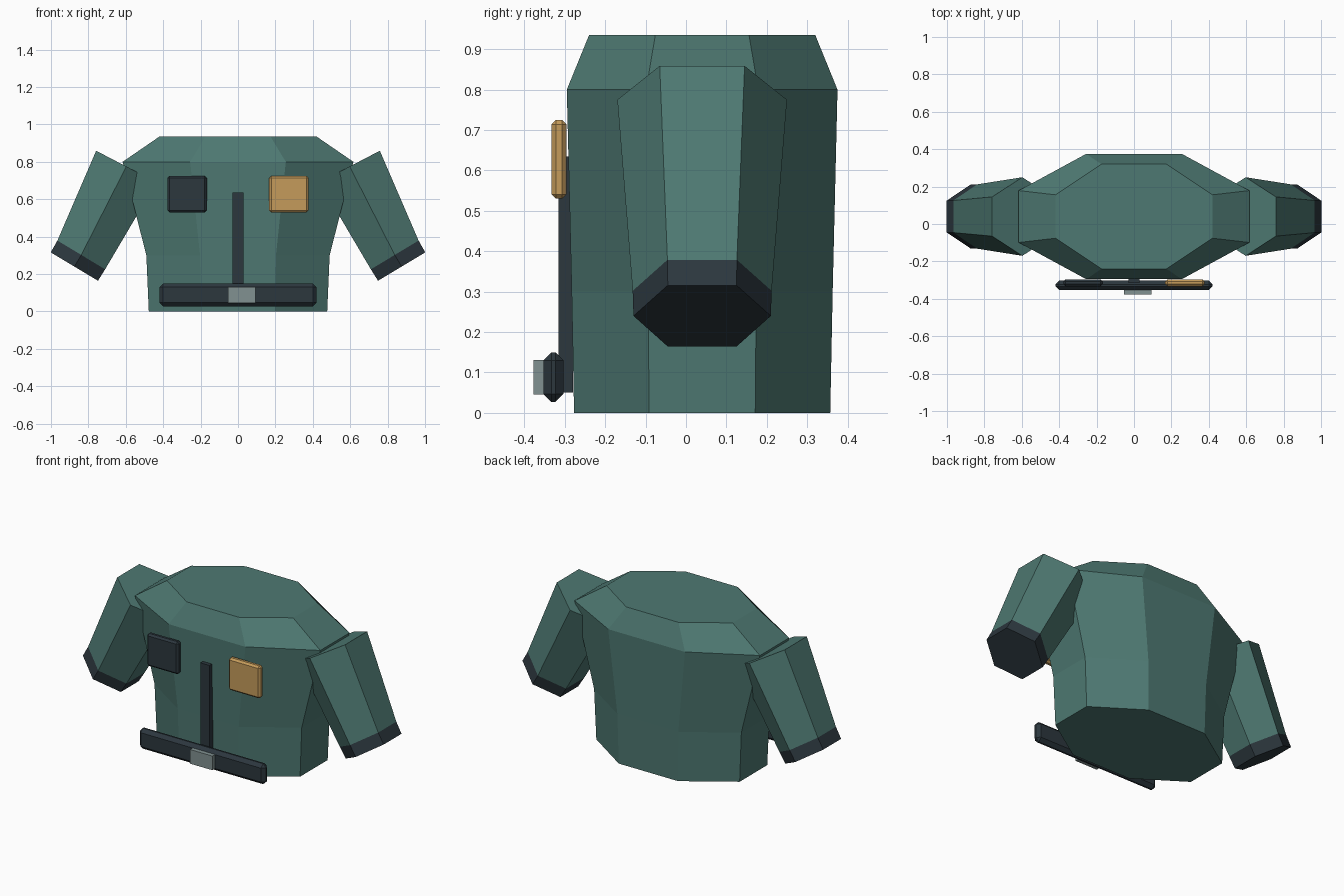
import bpy, bmesh, math
from mathutils import Vector

if "Cube" in bpy.data.objects:
    bpy.data.objects.remove(bpy.data.objects["Cube"])


def material(name, rgb):
    m = bpy.data.materials.new(name)
    m.diffuse_color = (*rgb, 1)
    m.use_nodes = True
    m.node_tree.nodes["Principled BSDF"].inputs["Base Color"].default_value = m.diffuse_color
    return m


CLOTH = material("teal cloth", (0.076, 0.19, 0.168))
DARK = material("dark trim", (0.025, 0.038, 0.048))
TAN = material("tan patch", (0.56, 0.33, 0.105))
METAL = material("grey metal", (0.22, 0.285, 0.285))
MID_Y = 0.04


def loft(name, rings, mat):
    """Closed flat-sided skin through rings of points."""
    bm = bmesh.new()
    loops = [[bm.verts.new(p) for p in ring] for ring in rings]
    n = len(loops[0])
    for a, b in zip(loops, loops[1:]):
        for i in range(n):
            j = (i + 1) % n
            bm.faces.new((a[i], a[j], b[j], b[i]))
    bm.faces.new(loops[0])
    bm.faces.new(loops[-1])
    bmesh.ops.recalc_face_normals(bm, faces=bm.faces)
    me = bpy.data.meshes.new(name)
    bm.to_mesh(me)
    bm.free()
    me.materials.append(mat)
    ob = bpy.data.objects.new(name, me)
    bpy.context.collection.objects.link(ob)
    return ob


def octagon(z, half_x, half_y):
    """Octagon with flats facing front, back and sides."""
    r = 1 / math.cos(math.pi / 8)
    angles = [math.pi / 8 + k * math.pi / 4 for k in range(8)]
    return [(half_x * r * math.cos(a), MID_Y + half_y * r * math.sin(a), z) for a in angles]


def hexagon(side, x, z, radius, tilt):
    """Hexagon across an arm leaning outwards by tilt degrees."""
    t = math.radians(tilt)
    out = Vector((side * math.cos(t), 0, math.sin(t)))
    centre = Vector((side * x, MID_Y, z))
    return [centre + radius * (math.sin(a) * out + math.cos(a) * Vector((0, 1, 0)))
            for a in (k * math.pi / 3 for k in range(6))]


def box(name, lo, hi, mat, bevel=0):
    bm = bmesh.new()
    bmesh.ops.create_cube(bm, size=1)
    for v in bm.verts:
        v.co = [(a + b) / 2 + c * (b - a) for a, b, c in zip(lo, hi, v.co)]
    if bevel:
        bmesh.ops.bevel(bm, geom=bm.edges[:], offset=bevel, segments=1, affect='EDGES')
    me = bpy.data.meshes.new(name)
    bm.to_mesh(me)
    bm.free()
    me.materials.append(mat)
    bpy.context.collection.objects.link(bpy.data.objects.new(name, me))


# Jacket body: hem, waist, chest, shoulder top
loft("jacket_body", [octagon(0, 0.477, 0.317), octagon(0.3, 0.49, 0.323),
                     octagon(0.8, 0.617, 0.335), octagon(0.935, 0.42, 0.28)], CLOTH)

# Sleeves and cuffs
for side, label in ((-1, "right"), (1, "left")):
    wrist = hexagon(side, 0.838, 0.302, 0.172, 31)
    loft(label + "_sleeve", [hexagon(side, 0.597, 0.775, 0.21, 27.5), wrist], CLOTH)
    loft(label + "_cuff", [wrist, hexagon(side, 0.875, 0.24, 0.17, 31)], DARK)

# Front placket, belt and buckle
box("placket", (-0.03, -0.315, 0.05), (0.03, -0.28, 0.635), DARK)
box("belt", (-0.42, -0.353, 0.027), (0.42, -0.303, 0.15), DARK, 0.02)
box("buckle", (-0.054, -0.378, 0.046), (0.094, -0.34, 0.131), METAL)

# Chest patches
for x, label, mat in ((-0.272, "dark_patch", DARK), (0.272, "tan_patch", TAN)):
    box(label, (x - 0.105, -0.333, 0.53), (x + 0.105, -0.296, 0.725), mat, 0.011)
